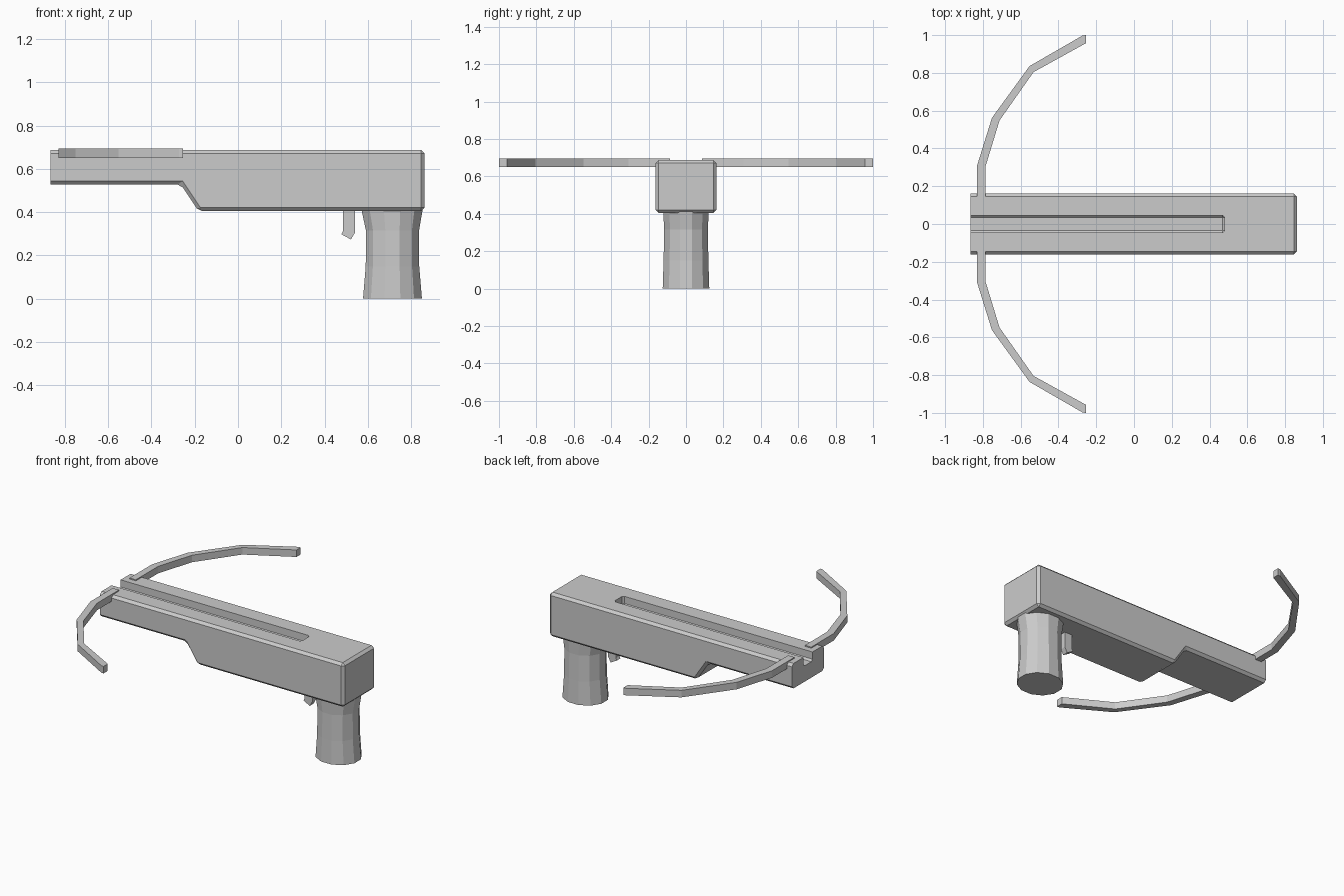
import bpy, bmesh, math
from mathutils import Vector

if "Cube" in bpy.data.objects:
    bpy.data.objects.remove(bpy.data.objects["Cube"])


def prism(name, pts, axis, lo, hi, bevel=0.0, skip_x=None):
    """Extrude a 2D outline along y (outline in xz) or z (outline in xy)."""
    bm = bmesh.new()

    def place(p, d):
        return (p[0], d, p[1]) if axis == 'Y' else (p[0], p[1], d)
    a = [bm.verts.new(place(p, lo)) for p in pts]
    b = [bm.verts.new(place(p, hi)) for p in pts]
    n = len(pts)
    bm.faces.new(a)
    bm.faces.new(b[::-1])
    for i in range(n):
        j = (i + 1) % n
        bm.faces.new((a[i], b[i], b[j], a[j]))
    bmesh.ops.recalc_face_normals(bm, faces=bm.faces[:])
    if bevel:
        edges = [e for e in bm.edges if e.calc_face_angle(0) > 0.1
                 and not (skip_x is not None and
                          all(abs(v.co.x - skip_x) < 1e-4 for v in e.verts))]
        bmesh.ops.bevel(bm, geom=edges, offset=bevel, segments=1,
                        profile=0.5, affect='EDGES')
        bmesh.ops.recalc_face_normals(bm, faces=bm.faces[:])
    return finish(name, bm)


def finish(name, bm):
    me = bpy.data.meshes.new(name)
    bm.to_mesh(me)
    bm.free()
    ob = bpy.data.objects.new(name, me)
    bpy.context.collection.objects.link(ob)
    return ob


# Stock with stepped underside, open square front end
FRONT = -0.866
stock = prism("stock", [(FRONT, 0.688), (0.862, 0.688), (0.862, 0.405), (-0.182, 0.405),
                        (-0.264, 0.528), (FRONT, 0.528)],
              'Y', -0.162, 0.162, bevel=0.016, skip_x=FRONT)

# Bolt groove cut along the top
cutter = prism("groove_cutter", [(-1.0, -0.046), (0.48, -0.046),
                                 (0.48, 0.046), (-1.0, 0.046)],
               'Z', 0.63, 0.80, bevel=0.012)
cutter.hide_render = True
cutter.hide_viewport = True
cut = stock.modifiers.new("groove", 'BOOLEAN')
cut.object = cutter
cut.operation = 'DIFFERENCE'
cut.solver = 'EXACT'

# Bow limbs, one per side
outer = [(-0.83, 0.085), (-0.83, 0.312), (-0.752, 0.562), (-0.553, 0.836),
         (-0.272, 0.998), (-0.255, 1.0)]
inner = [(-0.255, 0.957), (-0.532, 0.804), (-0.712, 0.548),
         (-0.785, 0.308), (-0.785, 0.085)]
for side, s in (("left", -1), ("right", 1)):
    prism("bow_limb_" + side, [(x, y * s) for x, y in outer + inner],
          'Z', 0.65, 0.695)

# Grip: twelve-sided waisted column
bm = bmesh.new()
SIDES = 12
rings = []
for z, cx, rx, ry in [(0.0, 0.714, 0.141, 0.129), (0.15, 0.714, 0.128, 0.124),
                      (0.315, 0.714, 0.127, 0.121), (0.415, 0.712, 0.147, 0.126)]:
    rings.append([bm.verts.new((cx + rx * math.cos(t), ry * math.sin(t), z))
                  for t in (2 * math.pi * (i + 0.5) / SIDES for i in range(SIDES))])
for r0, r1 in zip(rings, rings[1:]):
    for i in range(SIDES):
        j = (i + 1) % SIDES
        bm.faces.new((r0[i], r0[j], r1[j], r1[i]))
bm.faces.new(rings[0][::-1])
bm.faces.new(rings[-1])
finish("grip", bm)

# Trigger
prism("trigger", [(0.485, 0.42), (0.54, 0.42), (0.54, 0.305), (0.522, 0.274),
                  (0.478, 0.298), (0.485, 0.312)], 'Y', -0.018, 0.018)
